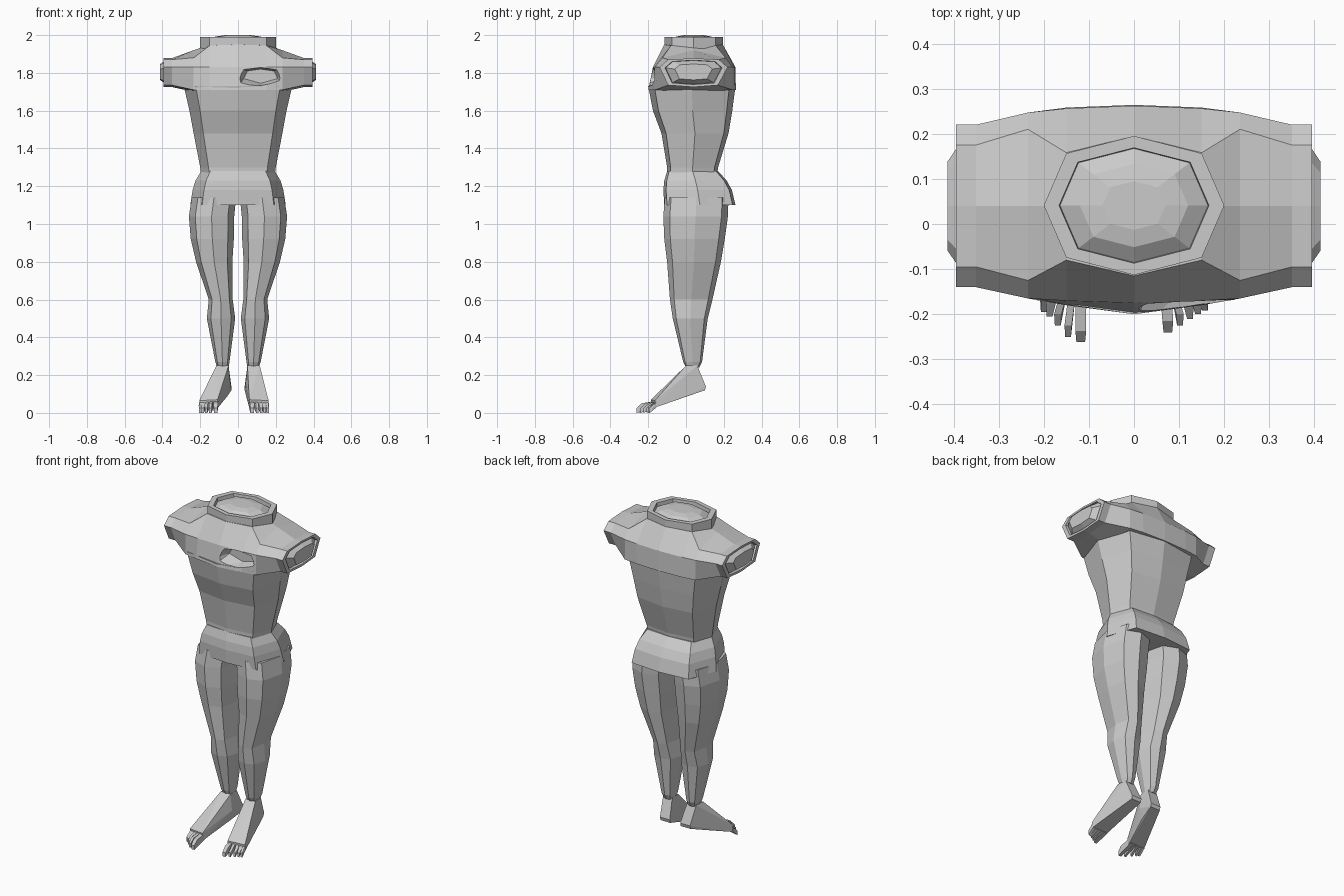
import bpy, bmesh
from mathutils import Vector, Matrix

if "Cube" in bpy.data.objects:
    bpy.data.objects.remove(bpy.data.objects["Cube"])


def finish(name, bm):
    bmesh.ops.recalc_face_normals(bm, faces=bm.faces)
    me = bpy.data.meshes.new(name)
    bm.to_mesh(me)
    bm.free()
    ob = bpy.data.objects.new(name, me)
    bpy.context.collection.objects.link(ob)
    return ob


def loft(name, rings):
    """Skin a list of equal rings and cap both ends."""
    bm = bmesh.new()
    vs = [[bm.verts.new(p) for p in r] for r in rings]
    n = len(vs[0])
    for a, b in zip(vs, vs[1:]):
        for i in range(n):
            j = (i + 1) % n
            bm.faces.new((a[i], a[j], b[j], b[i]))
    bm.faces.new(vs[0][::-1])
    bm.faces.new(vs[-1])
    return finish(name, bm)


def hull(name, pts):
    bm = bmesh.new()
    for p in pts:
        bm.verts.new(p)
    bmesh.ops.convex_hull(bm, input=bm.verts)
    bmesh.ops.dissolve_limit(bm, angle_limit=0.02, verts=bm.verts, edges=bm.edges)
    return finish(name, bm)


def octo(z, x0, x1, y0, y1, c=0.78, d=0.86):
    """Eight-sided horizontal ring inside the given bounds."""
    cx, hx, cy, hy = (x0 + x1) / 2, (x1 - x0) / 2, (y0 + y1) / 2, (y1 - y0) / 2
    unit = [(1, 0), (c, d), (0, 1), (-c, d), (-1, 0), (-c, -d), (0, -1), (c, -d)]
    return [(cx + hx * u, cy + hy * v, z) for u, v in unit]


def shrink(ring, s, off=(0, 0, 0)):
    c = sum((Vector(p) for p in ring), Vector()) / len(ring)
    return [c + (Vector(p) - c) * s + Vector(off) for p in ring]


# Torso below the shoulders
loft("torso", [octo(z, -w, w, f, b) for z, w, f, b in [
    (1.26, .195, -.10, .165), (1.30, .20, -.10, .17), (1.48, .235, -.13, .225),
    (1.60, .257, -.175, .245), (1.73, .287, -.20, .262)]])

# Shoulder yoke: (y, z) sections lofted sideways, ending in recessed arm sockets
sections = {
    0.0: [(.04, 1.70), (-.20, 1.71), (-.175, 1.83), (-.115, 1.95),
          (.04, 1.955), (.195, 1.95), (.262, 1.83), (.264, 1.71)],
    .15: [(.04, 1.70), (-.18, 1.71), (-.17, 1.83), (-.08, 1.945),
          (.04, 1.95), (.158, 1.945), (.256, 1.83), (.258, 1.71)],
    .235: [(.04, 1.70), (-.165, 1.71), (-.165, 1.83), (-.125, 1.88),
           (.04, 1.92), (.21, 1.88), (.247, 1.83), (.247, 1.71)],
    .35: [(.04, 1.725), (-.095, 1.735), (-.14, 1.83), (-.095, 1.87),
          (.04, 1.878), (.175, 1.87), (.22, 1.83), (.17, 1.735)],
}
sections[.395] = sections[.35]
half = [[(x, y, z) for y, z in sec] for x, sec in sections.items()]
end = half[-1]
half += [shrink(end, .84), shrink(end, .82, (-.015, 0, 0)), shrink(end, .55, (.018, 0, 0))]
other = [[(-p[0], p[1], p[2]) for p in r] for r in half[:0:-1]]
yoke = loft("shoulders", other + half)

# Hollow in the chest
cutter = hull("chest_hollow_cutter",
              [(x, -.26, z) for x, z in [(-.015, 1.77), (0, 1.83), (.12, 1.845),
                                         (.24, 1.83), (.25, 1.77), (.235, 1.735), (.12, 1.715), (0, 1.725)]] +
              [(x, -.125, z) for x, z in [(.03, 1.77), (.05, 1.81), (.12, 1.82),
                                          (.19, 1.81), (.21, 1.77), (.12, 1.745)]])
cutter.hide_render = True
cutter.hide_viewport = True
cutter.display_type = 'WIRE'
mod = yoke.modifiers.new("hollow", 'BOOLEAN')
mod.operation = 'DIFFERENCE'
mod.solver = 'EXACT'
mod.object = cutter

# Neck socket with a recessed dome
neck = octo(1.93, -.2, .2, -.113, .195, .75, .75)
loft("neck_socket", [neck, shrink(neck, 1, (0, 0, .06)), shrink(neck, .83, (0, 0, .06)),
                     shrink(neck, .82, (0, 0, .037)), shrink(neck, .6, (0, 0, .062)),
                     shrink(neck, .35, (0, 0, .07))])

# Pelvis shell, overhanging the legs at the back
loft("pelvis", [octo(z, -w, w, f, b, .75, .92) for z, w, f, b in [
    (1.28, .195, -.10, .17), (1.23, .225, -.115, .215),
    (1.18, .24, -.12, .243), (1.10, .253, -.115, .262)]])

# Legs: z, inner x, outer x, front y, back y
leg = [(1.14, .01, .245, -.112, .225), (1.04, .02, .26, -.12, .222), (.92, .022, .25, -.115, .205),
       (.80, .03, .222, -.10, .185), (.60, .028, .155, -.085, .14), (.50, .015, .165, -.07, .115),
       (.27, .045, .12, -.015, .085), (.24, .05, .11, 0, .07)]

# Feet: ball inner/outer x and (x, y) tip of each toe, drawn on the +x side
feet = {"left": (1, .06, .162, [(.075, -.24), (.102, -.225), (.124, -.21), (.142, -.2), (.157, -.192)]),
        "right": (-1, .108, .205, [(.118, -.262), (.146, -.25), (.169, -.225), (.187, -.205), (.2, -.195)])}

for side, (s, bi, bo, toes) in feet.items():
    loft(side + "_leg", [octo(z, *sorted((s * a, s * b)), f, k, .72, .8) for z, a, b, f, k in leg])
    foot = [(.05, 0, .25), (.115, 0, .25), (.05, .06, .25), (.11, .06, .25),
            (.04, 0, .155), (.125, 0, .155),
            (.035, .105, .14), (.1, .105, .14), (.035, .1, .12), (.1, .1, .12),
            (.055, 0, .09), (.125, 0, .09),
            (bi, -.185, .07), (bo, -.165, .065), (bi, -.18, .025), (bo, -.16, .03)]
    hull(side + "_foot", [(s * x, y, z) for x, y, z in foot])
    for i, (tx, ty) in enumerate(toes):
        bx = bi + (bo - bi) * (i + .5) / 5
        w = .012 if i == 0 else .008
        pts = [(bx + d, -.155, z) for d in (-w, w) for z in (.03, .065)]
        pts += [(tx + d, ty + .025, .05 - .002 * i) for d in (-w, w)]
        pts += [(tx + d * .8, ty, z) for d in (-w, w) for z in (0, .025)]
        hull(f"{side}_toe_{i + 1}", [(s * x, y, z) for x, y, z in pts])
